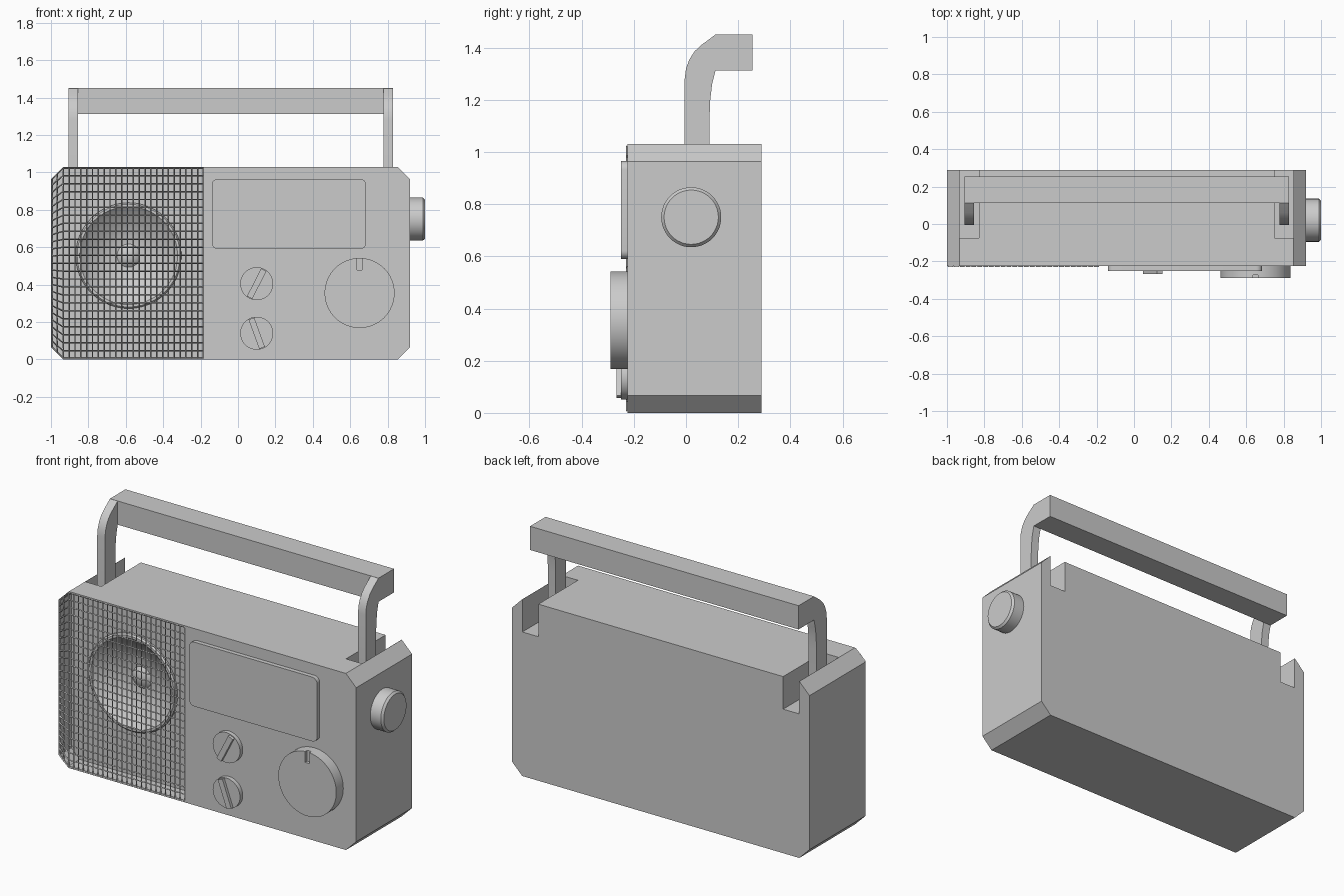
import bpy, bmesh, math
from mathutils import Vector, Matrix

if "Cube" in bpy.data.objects:
    bpy.data.objects.remove(bpy.data.objects["Cube"])


def to_object(name, bm, smooth=None):
    bmesh.ops.recalc_face_normals(bm, faces=bm.faces[:])
    me = bpy.data.meshes.new(name)
    bm.to_mesh(me)
    bm.free()
    ob = bpy.data.objects.new(name, me)
    bpy.context.collection.objects.link(ob)
    if smooth:
        activate(ob)
        bpy.ops.object.shade_smooth_by_angle(angle=math.radians(smooth))
    return ob


def activate(ob):
    bpy.ops.object.select_all(action='DESELECT')
    ob.select_set(True)
    bpy.context.view_layer.objects.active = ob


def prism(name, pts, axis, lo, hi, smooth=None):
    """Extrude a 2D outline: axis 'y' takes (x, z) points, axis 'x' takes (y, z)."""
    put = (lambda a, b: (a, lo, b)) if axis == 'y' else (lambda a, b: (lo, a, b))
    step = Vector((0, hi - lo, 0)) if axis == 'y' else Vector((hi - lo, 0, 0))
    bm = bmesh.new()
    face = bm.faces.new([bm.verts.new(put(*p)) for p in pts])
    ext = bmesh.ops.extrude_face_region(bm, geom=[face], use_keep_orig=True)
    verts = [g for g in ext['geom'] if isinstance(g, bmesh.types.BMVert)]
    bmesh.ops.translate(bm, verts=verts, vec=step)
    return to_object(name, bm, smooth)


def box(name, x0, x1, y0, y1, z0, z1):
    return prism(name, [(x0, z0), (x1, z0), (x1, z1), (x0, z1)], 'y', y0, y1)


def lathe(name, profile, centre, axis='y', segs=48):
    """Spin (radius, offset) points; the offset runs outward along -y or +x."""
    bm = bmesh.new()
    verts = [bm.verts.new((r, 0, h)) for r, h in profile]
    edges = [bm.edges.new(p) for p in zip(verts, verts[1:])]
    bmesh.ops.spin(bm, geom=verts + edges, cent=(0, 0, 0), axis=(0, 0, 1),
                   angle=math.tau, steps=segs, use_duplicate=False)
    bmesh.ops.remove_doubles(bm, verts=bm.verts[:], dist=1e-5)
    turn = Matrix.Rotation(math.pi / 2, 4, 'X' if axis == 'y' else 'Y')
    bm.transform(Matrix.Translation(centre) @ turn)
    return to_object(name, bm, 30)


def cut(ob, *cutters):
    for c in cutters:
        c.hide_render = True
        m = ob.modifiers.new("cut", 'BOOLEAN')
        m.operation = 'DIFFERENCE'
        m.solver = 'EXACT'
        m.object = c
        activate(ob)
        bpy.ops.object.modifier_apply(modifier=m.name)
        bpy.data.objects.remove(c)


FRONT, BACK, L, R, H, C = -0.225, 0.29, -1.0, 0.92, 1.03, 0.066
GRILLE_R, FLOOR = -0.185, -0.125
SPEAKER = (-0.585, FLOOR, 0.555)

# Case: chamfered block with speaker bay and two handle slots
body = prism("case", [(L + C, 0), (R - C, 0), (R, C), (R, H - C), (R - C, H),
                      (L + C, H), (L, H - C), (L, C)], 'y', FLOOR - 0.1, BACK)
body.data.transform(Matrix.Identity(4))
for v in body.data.vertices:
    if v.co.y < FLOOR:
        v.co.y = FRONT
w = 0.012
bay = prism("bay_cutter", [(L + C, w), (GRILLE_R, w), (GRILLE_R, H - w), (L + C, H - w),
                           (L + w, H - C), (L + w, C)], 'y', -0.4, FLOOR)
hole = lathe("speaker_cutter", [(0, -0.1), (0.255, -0.1), (0.255, 0.03), (0, 0.03)], SPEAKER)
slots = [box("slot_cutter", a, b, -0.075, 0.4, 0.84, 1.2)
         for a, b in ((L + C + 0.001, -0.83), (0.75, R - C - 0.001))]
cut(body, bay, hole, *slots)

# Speaker: rim and concave cone with a dust cap
cone = [(0.283, -0.005), (0.283, 0.012), (0.275, 0.02), (0.262, 0.02), (0.252, 0.01)]
cone += [(0.252 - 0.19 * t, 0.01 - 0.085 * math.sin(t * math.pi / 2))
         for t in (0.2, 0.4, 0.6, 0.8, 1)]
cone += [(0.045, -0.062), (0.02, -0.055), (0, -0.053)]
lathe("speaker", cone, SPEAKER)

# Grille: wire grid following the clipped left corners
bm = bmesh.new()
cols, rows = 24, 24
xs = [L + 0.003, L + C / 2] + [L + C + (GRILLE_R - L - C) * i / cols for i in range(cols + 1)]
grid = []
for x in xs:
    inset = max(0.005, L + C - x)
    grid.append([bm.verts.new((x, FRONT, inset + (H - 2 * inset) * j / rows))
                 for j in range(rows + 1)])
for a, b in zip(grid, grid[1:]):
    for j in range(rows):
        bm.faces.new((a[j], b[j], b[j + 1], a[j + 1]))
grille = to_object("grille", bm)
wire = grille.modifiers.new("wire", 'WIREFRAME')
wire.thickness = 0.011
wire.use_even_offset = False
activate(grille)
bpy.ops.object.modifier_apply(modifier="wire")

# Tuning display: rounded panel
x0, x1, z0, z1, r = -0.14, 0.685, 0.59, 0.965, 0.032
outline = []
for k, (cx, cz) in enumerate(((x1 - r, z1 - r), (x0 + r, z1 - r), (x0 + r, z0 + r), (x1 - r, z0 + r))):
    for i in range(7):
        a = math.pi / 2 * (k + i / 6)
        outline.append((cx + r * math.cos(a), cz + r * math.sin(a)))
prism("display_panel", outline, 'y', FRONT - 0.025, FRONT + 0.005, 30)

# Small knobs with tilted grip bars
for name, z, tilt in (("upper", 0.405, 27), ("lower", 0.14, -20)):
    lathe(name + "_knob", [(0, -0.005), (0.088, -0.005), (0.088, 0.025), (0, 0.025)], (0.1, FRONT, z))
    grip = box(name + "_knob_grip", -0.016, 0.016, FRONT - 0.042, FRONT - 0.02, -0.083, 0.083)
    grip.data.transform(Matrix.Translation((0.1, 0, z)) @ Matrix.Rotation(math.radians(tilt), 4, 'Y'))

# Tuning dial with a pointer groove
dial = lathe("tuning_dial", [(0, -0.005), (0.187, -0.005), (0.187, 0.065), (0, 0.065)],
             (0.65, FRONT, 0.355), segs=64)
cut(dial, box("groove_cutter", 0.636, 0.664, -0.4, -0.272, 0.478, 0.6))

# Side knob
lathe("side_knob", [(0, -0.005), (0.115, -0.005), (0.115, 0.068), (0.104, 0.08), (0, 0.08)],
      (R, 0.02, 0.75), axis='x')

# Handle: two bent arms and a crossbar
arm = [(-0.005, 0.87), (0.09, 0.87), (0.09, 1.13), (0.093, 1.2), (0.1, 1.26), (0.113, 1.312),
       (0.113, 1.45), (0.06, 1.411), (0.033, 1.386), (0.013, 1.355), (0, 1.32), (-0.005, 1.28)]
for side, a, b in (("left", -0.905, -0.855), ("right", 0.778, 0.828)):
    prism(side + "_handle_arm", arm, 'x', a, b, 25)
box("handle_bar", -0.905, 0.828, 0.112, 0.255, 1.312, 1.45)
